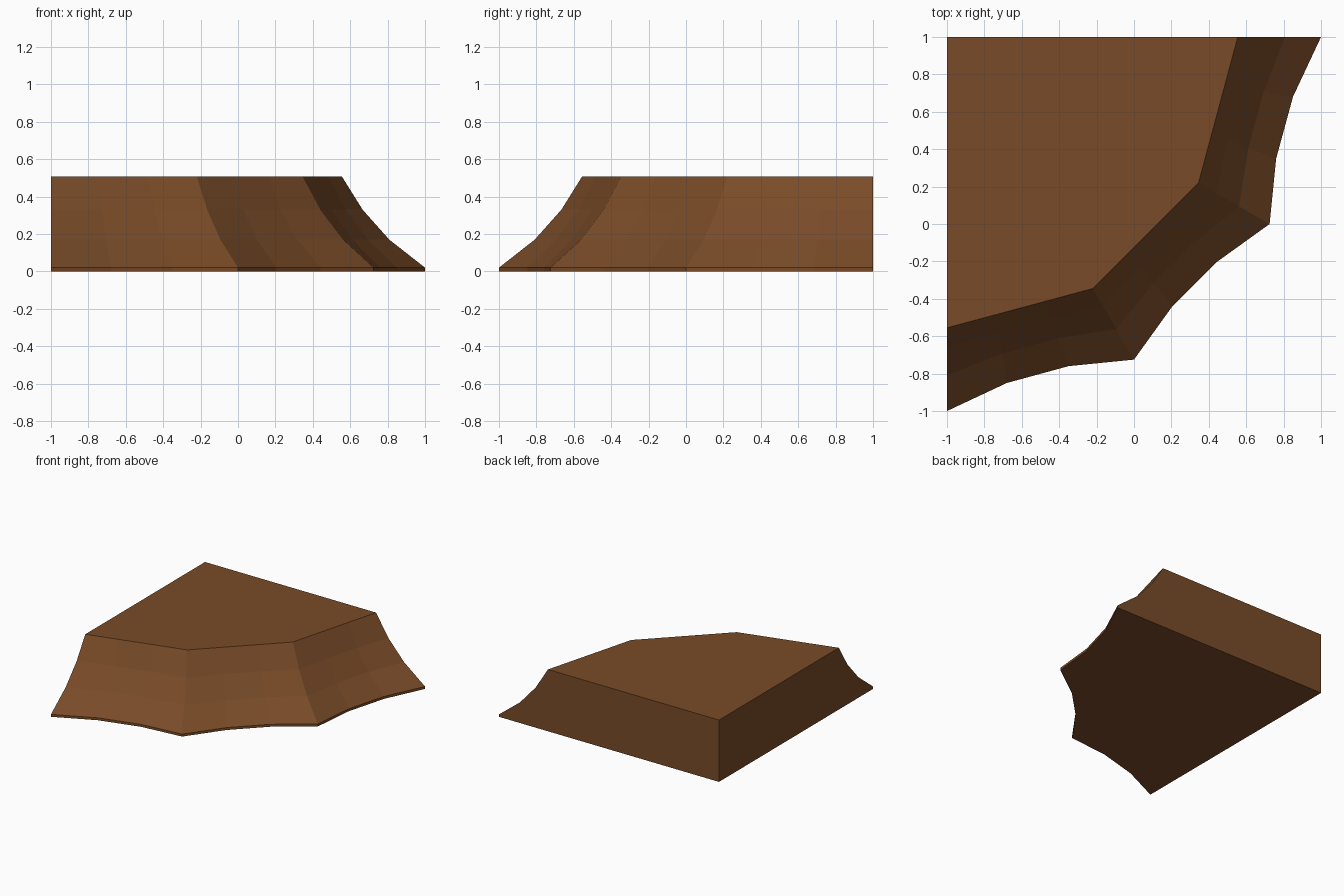
import bpy
import bmesh
from mathutils import Vector

cube = bpy.data.objects.get("Cube")
if cube:
    bpy.data.objects.remove(cube, do_unlink=True)

# Earth brown material
brown = bpy.data.materials.new("earth_brown")
brown.use_nodes = True
colour = (0.19, 0.07, 0.021, 1)
brown.diffuse_color = colour
bsdf = brown.node_tree.nodes["Principled BSDF"]
bsdf.inputs["Base Color"].default_value = colour
bsdf.inputs["Roughness"].default_value = 0.9


def mirrored(half):
    """Complete an outline across the diagonal symmetry plane."""
    return half + [Vector((-p.y, -p.x)) for p in reversed(half)]


# Scalloped foot outline: three bays, each of three straight segments
foot = mirrored([Vector(p) for p in
                 ((-1, -1), (-0.68, -0.85), (-0.35, -0.76), (0, -0.725), (0.205, -0.44))])

# Straight-edged crown outline, split into matching segments
corners = mirrored([Vector((-1, -0.555)), Vector((-0.22, -0.345))])
crown = [a.lerp(b, i / 3) for a, b in zip(corners, corners[1:]) for i in range(3)]
crown.append(corners[-1])

# Each level is (height, blend from foot to crown)
levels = ((0, 0), (0.02, 0), (0.17, 0.43), (0.33, 0.75), (0.508, 1))
back_corner = Vector((-1, 1))

bm = bmesh.new()
rings = []
for z, blend in levels:
    outline = [f.lerp(c, blend) for f, c in zip(foot, crown)] + [back_corner]
    rings.append([bm.verts.new((p.x, p.y, z)) for p in outline])

# Flared sides and the two flat back walls
for low, high in zip(rings, rings[1:]):
    for i in range(len(low)):
        j = (i + 1) % len(low)
        bm.faces.new((low[i], low[j], high[j], high[i]))

# Flat top and underside
bm.faces.new(rings[-1])
bm.faces.new(list(reversed(rings[0])))
bmesh.ops.recalc_face_normals(bm, faces=bm.faces)

mesh = bpy.data.meshes.new("cliff_corner")
bm.to_mesh(mesh)
bm.free()
mesh.materials.append(brown)
bpy.context.collection.objects.link(bpy.data.objects.new("cliff_corner", mesh))
